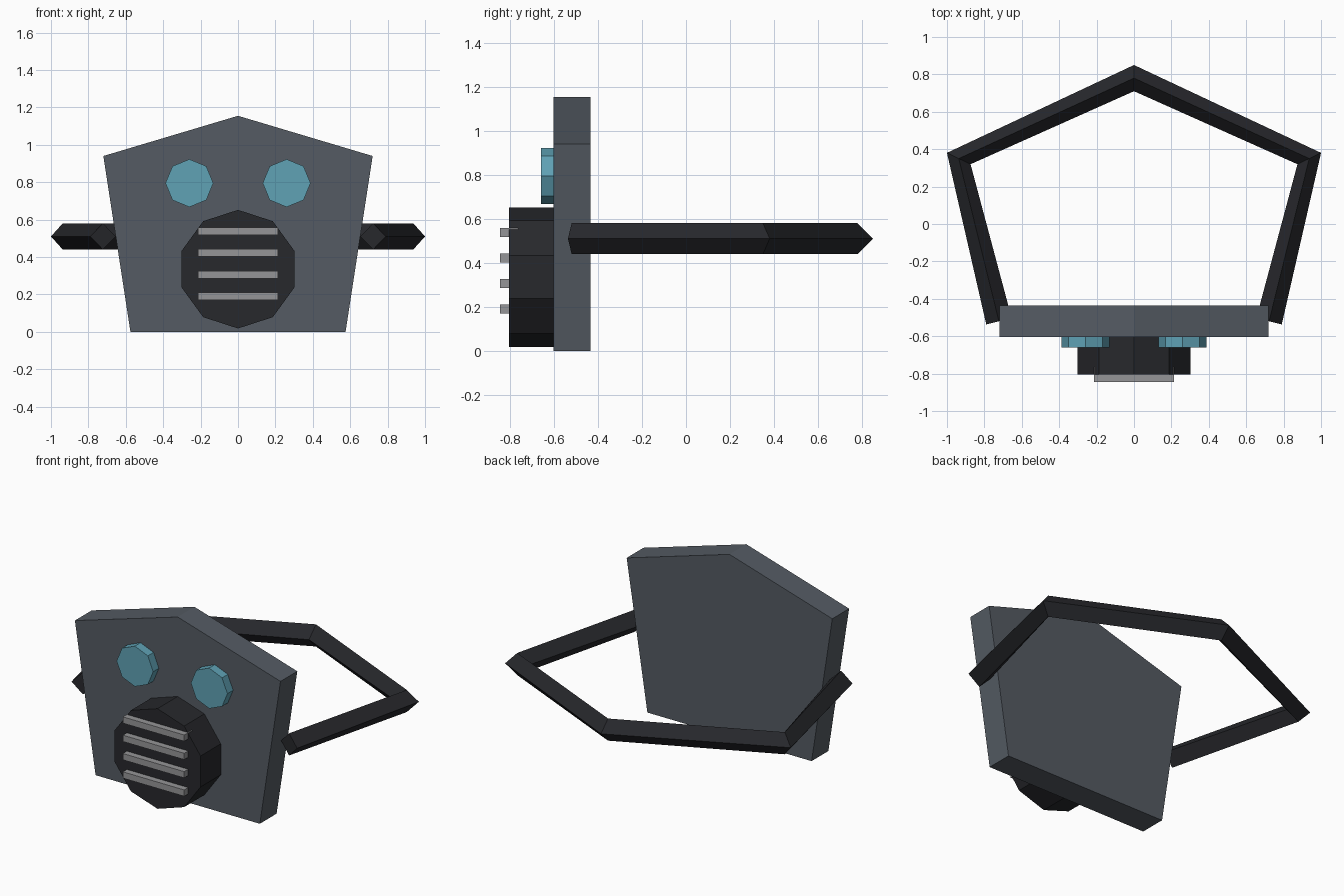
import bpy
import bmesh
from math import sin, cos, tau
from mathutils import Vector

if "Cube" in bpy.data.objects:
    bpy.data.objects.remove(bpy.data.objects["Cube"])


def material(name, rgb):
    m = bpy.data.materials.new(name)
    m.diffuse_color = (*rgb, 1)
    m.use_nodes = True
    m.node_tree.nodes["Principled BSDF"].inputs["Base Color"].default_value = m.diffuse_color
    return m


slate = material("slate", (0.09, 0.105, 0.125))
rubber = material("rubber", (0.02, 0.021, 0.025))
glass = material("glass", (0.115, 0.36, 0.46))
metal = material("metal", (0.30, 0.30, 0.31))


def finish(bm, name, mat):
    bmesh.ops.recalc_face_normals(bm, faces=bm.faces)
    mesh = bpy.data.meshes.new(name)
    bm.to_mesh(mesh)
    bm.free()
    mesh.materials.append(mat)
    obj = bpy.data.objects.new(name, mesh)
    bpy.context.collection.objects.link(obj)
    return obj


def loft(rings, name, mat):
    """Join equal-sized rings of points and cap both ends."""
    bm = bmesh.new()
    loops = [[bm.verts.new(p) for p in ring] for ring in rings]
    n = len(loops[0])
    for a, b in zip(loops, loops[1:]):
        for i in range(n):
            j = (i + 1) % n
            bm.faces.new((a[i], a[j], b[j], b[i]))
    bm.faces.new(loops[0])
    bm.faces.new(loops[-1])
    return finish(bm, name, mat)


def slab(profile, y0, y1, name, mat):
    """Extrude an xz profile along y."""
    return loft([[(x, y, z) for x, z in profile] for y in (y0, y1)], name, mat)


def polygon(cx, cz, r, n):
    return [(cx + r * sin(tau * i / n), cz + r * cos(tau * i / n)) for i in range(n)]


def rect(hw, z0, z1):
    return [(-hw, z0), (hw, z0), (hw, z1), (-hw, z1)]


# Face plate
slab([(-0.575, 0), (0.575, 0), (0.72, 0.94), (0, 1.155), (-0.72, 0.94)],
     -0.603, -0.435, "face_plate", slate)

# Eye lenses
for side, x in (("left", -0.26), ("right", 0.26)):
    slab(polygon(x, 0.795, 0.128, 8), -0.66, -0.58, side + "_eye_lens", glass)

# Breathing filter with grille bars
slab(polygon(0, 0.335, 0.317, 10), -0.805, -0.58, "filter_canister", rubber)
for i in range(4):
    z = 0.19 + i * 0.116
    slab(rect(0.215, z - 0.02, z + 0.02), -0.845, -0.765, f"grille_bar_{i + 1}", metal)

# Head strap: diamond section swept along an open path
path = [Vector((x, y, 0.51)) for x, y in
        [(-0.722, -0.52), (-0.937, 0.35), (0, 0.78), (0.937, 0.35), (0.722, -0.52)]]
up = Vector((0, 0, 1))
rings = []
for i, p in enumerate(path):
    tangent = Vector()
    if i > 0:
        tangent += (p - path[i - 1]).normalized()
    if i < len(path) - 1:
        tangent += (path[i + 1] - p).normalized()
    out = tangent.normalized().cross(up)
    rings.append([p + 0.07 * d for d in (out, up, -out, -up)])
loft(rings, "head_strap", rubber)
